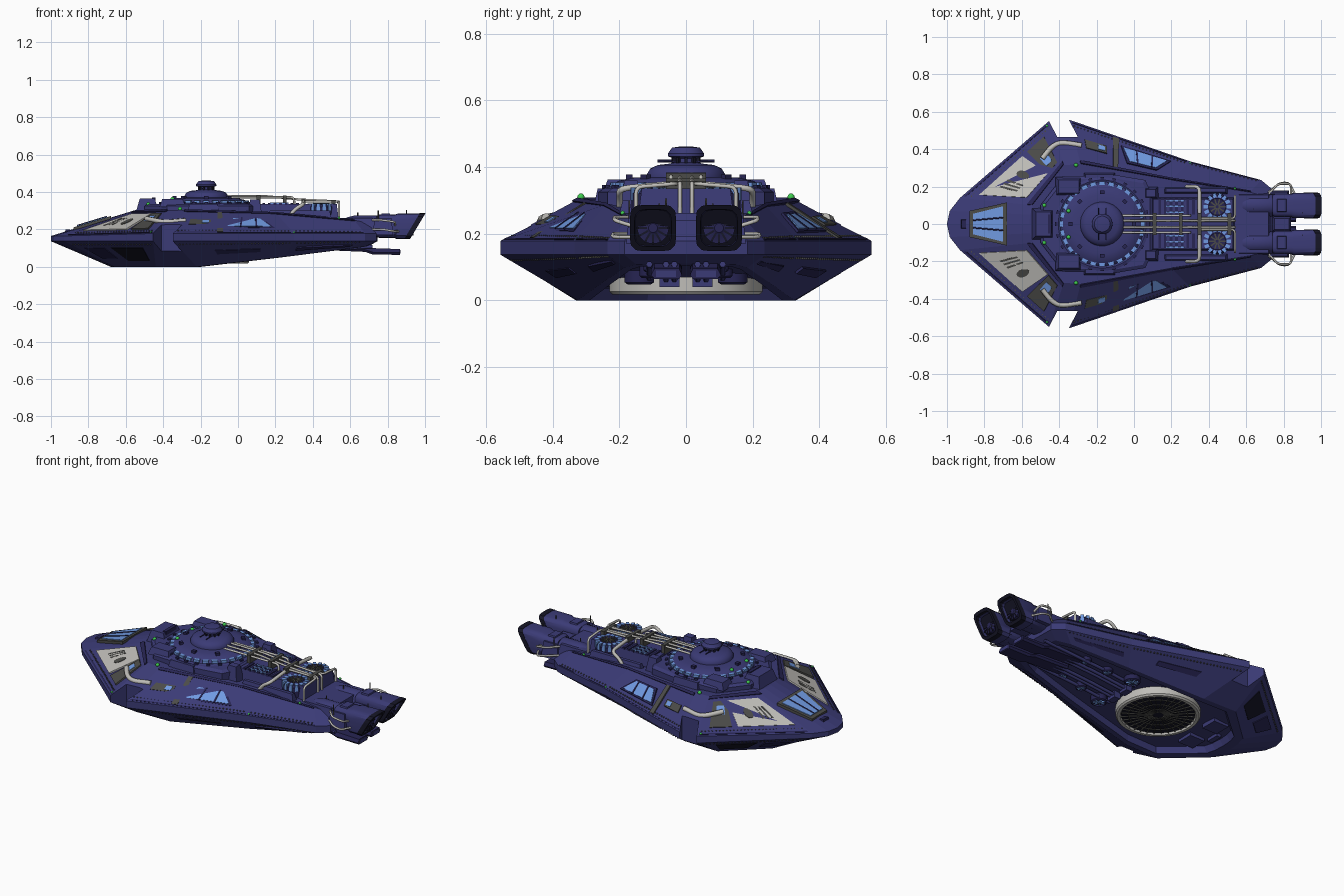
import bpy, bmesh
from math import sin, cos, pi
from mathutils import Vector as V

if "Cube" in bpy.data.objects:
    bpy.data.objects.remove(bpy.data.objects["Cube"])

def mat(name, c):
    m = bpy.data.materials.new(name)
    m.diffuse_color = (*c, 1)
    m.use_nodes = True
    m.node_tree.nodes["Principled BSDF"].inputs["Base Color"].default_value = m.diffuse_color
    return m
NAVY = mat("navy", (.043, .043, .18)); DEEP = mat("deep_navy", (.02, .018, .085))
DARK = mat("dark_grey", (.07, .07, .065)); WHITE = mat("pale_grey", (.52, .51, .48))
BLUE = mat("glass_blue", (.16, .32, .75)); GREEN = mat("green", (.05, .6, .08)); BLACK = mat("black", (.008, .008, .02))

def finish(name, bm, m, mirror=False, smooth=False):
    bmesh.ops.recalc_face_normals(bm, faces=bm.faces)
    me = bpy.data.meshes.new(name); bm.to_mesh(me); bm.free()
    ob = bpy.data.objects.new(name, me)
    bpy.context.collection.objects.link(ob)
    me.materials.append(m)
    if mirror:
        d = ob.modifiers.new("mirror", 'MIRROR'); d.use_axis = (False, True, False)
    bpy.ops.object.select_all(action='DESELECT')
    ob.select_set(True); bpy.context.view_layer.objects.active = ob
    if smooth:
        bpy.ops.object.shade_smooth_by_angle(angle=.6)
    return ob

def add_loft(bm, rings):
    vs = [[bm.verts.new(p) for p in r] for r in rings]
    for a, b in zip(vs, vs[1:]):
        for i in range(len(a)):
            j = (i + 1) % len(a)
            bm.faces.new((a[i], a[j], b[j], b[i]))
    bm.faces.new(vs[0][::-1]); bm.faces.new(vs[-1])

def loft(name, rings, m, **k):
    bm = bmesh.new(); add_loft(bm, rings)
    return finish(name, bm, m, **k)

def box_rings(x0, x1, y0, y1, z0, z1, t=0):
    return [[(x0 + e, y0 + e, z), (x1 - e, y0 + e, z), (x1 - e, y1 - e, z), (x0 + e, y1 - e, z)] for z, e in ((z0, 0), (z1, t))]

def boxes(name, items, m, **k):
    bm = bmesh.new()
    for it in items: add_loft(bm, box_rings(*it))
    return finish(name, bm, m, **k)

# profile of (radius, distance) spun about an axis
def lathe(name, prof, c, m, axis='z', n=32, **k):
    rings = []
    for r, h in prof:
        ring = []
        for i in range(n):
            a, b = r * cos(2 * pi * (i + .5) / n), r * sin(2 * pi * (i + .5) / n)
            ring.append((c[0] + a, c[1] + b, c[2] + h) if axis == 'z' else (c[0] + h, c[1] + a, c[2] + b))
        rings.append(ring)
    return loft(name, rings, m, smooth=True, **k)

# ring of small blocks about a vertical axis
def radial(name, c, r0, r1, z0, z1, w, n, m, mirror=False):
    bm = bmesh.new()
    for i in range(n):
        d = V((cos(2 * pi * i / n), sin(2 * pi * i / n), 0)); s = V((-d.y, d.x, 0)) * w
        ring = lambda z: [V(c) + d * r + s * q + V((0, 0, z)) for r, q in ((r0, -1), (r1, -1), (r1, 1), (r0, 1))]
        add_loft(bm, [ring(z0), ring(z1)])
    return finish(name, bm, m, mirror)

# round pipes with softened corners
def pipes(name, paths, r, m, mirror=True, f=.02):
    cu = bpy.data.curves.new(name, 'CURVE'); cu.dimensions = '3D'
    cu.bevel_depth = r; cu.bevel_resolution = 1; cu.use_fill_caps = True
    for path in paths:
        for s in ((1, -1) if mirror else (1,)):
            p = [V((x, y * s, z)) for x, y, z in path]; out = [p[0]]
            for a, b, c in zip(p, p[1:], p[2:]):
                q = b + (a - b).normalized() * min(f, (a - b).length * .45)
                w = b + (c - b).normalized() * min(f, (c - b).length * .45)
                out += [q * (1 - t) ** 2 + b * 2 * t * (1 - t) + w * t * t for t in (0, .33, .67, 1)]
            out.append(p[-1])
            sp = cu.splines.new('POLY'); sp.points.add(len(out) - 1)
            for k, v in zip(sp.points, out): k.co = (*v, 1)
    ob = bpy.data.objects.new(name, cu); cu.materials.append(m)
    bpy.context.collection.objects.link(ob)

# hull outlines, half side from nose to tail
RIM = [(-1, 0), (-.985, .07), (-.93, .14), (-.455, .55), (-.345, .557), (.3, .335), (.68, .235), (.74, .185), (.745, 0)]
UP = [(-.56, 0, .3), (-.555, .05, .3), (-.54, .1, .3), (-.375, .315, .305), (-.285, .32, .305), (.2, .235, .29), (.62, .17, .25), (.69, .15, .235), (.7, 0, .235)]
BOT = [(-.68, 0), (-.675, .07), (-.66, .13), (-.44, .33), (-.22, .325), (.25, .25), (.6, .185), (.68, .15), (.7, 0)]
zb = lambda x: max(0, (x + .17) * .127)
sc = lambda x, y, k: (x * k + .005, y * (k - .04))
L = [[(*sc(x, y, .9), zb(x * .9) + .035) for x, y in BOT],
     [(*sc(x, y, .93), zb(x * .93)) for x, y in BOT],
     [(x, y, zb(x)) for x, y in BOT],
     [(x, y, .137) for x, y in RIM],
     [(x, y, .165 if x < -.9 else .178) for x, y in RIM], UP]
full = lambda h: h + [(x, -y, z) for x, y, z in h[-2:0:-1]]
hull = loft("hull", [full(h) for h in L], NAVY)

# side notches cut from the rim
bm = bmesh.new()
for s in (1, -1):
    plan = [(-.502, .64), (-.41, .465), (-.30, .465), (-.392, .64)]
    add_loft(bm, [[(x, y * s, z) for x, y in plan] for z in (.04, .4)])
cutter = finish("notch_cutter", bm, DEEP); cutter.hide_render = True
mod = hull.modifiers.new("notch", 'BOOLEAN'); mod.object = cutter; mod.operation = 'DIFFERENCE'; mod.solver = 'EXACT'
bpy.context.view_layer.objects.active = hull
bpy.ops.object.modifier_apply(modifier="notch")
bpy.data.objects.remove(cutter)

def at(lv, seg, u, v):
    a, b, c, d = (V(p) for p in (L[lv][seg], L[lv][seg + 1], L[lv + 1][seg], L[lv + 1][seg + 1]))
    return a.lerp(b, u).lerp(c.lerp(d, u), v)

# thin plate laid on a hull face, corners in face coordinates
def panel(name, lv, seg, uv, m, t=.005):
    p = [at(lv, seg, u, v) for u, v in uv]
    n = (p[1] - p[0]).cross(p[2] - p[0]).normalized()
    if n.z * (lv - 3.5) < 0: n = -n
    return loft(name, [[q - n * .004 for q in p], [q + n * t for q in p]], m, mirror=True)
R = lambda a, b, c, d: [(a, c), (b, c), (b, d), (a, d)]

# upper cheek plates and windows
panel("cheek_plate", 4, 2, [(.06, .2), (.62, .2), (.66, .84), (.14, .84)], WHITE)
panel("cheek_hatch", 4, 2, R(.68, .9, .2, .84), DARK)
panel("cheek_hatch_glass", 4, 2, R(.73, .84, .5, .72), BLUE, .008)
panel("cheek_port", 4, 2, [(.45 + .05 * cos(i * pi / 6), .5 + .12 * sin(i * pi / 6)) for i in range(12)], DARK, .009)
for i in range(3): panel("cheek_slot", 4, 2, R(.2 + .05 * i, .225 + .05 * i, .36, .64), DARK, .008)
panel("side_grey_band", 4, 4, R(.36, .41, .06, .92), DARK)
panel("side_window_frame", 4, 4, [(.43, .24), (.87, .24), (.8, .72), (.5, .72)], DEEP, .004)
panel("side_window", 4, 4, [(.45, .29), (.84, .29), (.78, .66), (.52, .66)], BLUE, .007)
for u in (.56, .7): panel("window_bar", 4, 4, [(u, .27), (u + .015, .27), (u + .05, .68), (u + .035, .68)], DEEP, .01)
panel("side_hatch", 4, 4, R(.1, .3, .38, .58), DARK)
panel("side_hatch_glass", 4, 4, R(.22, .28, .42, .54), BLUE, .008)
for s in (2, 4, 5):
    panel("deck_edge_trim", 4, s, R(0, 1, .92, .99), DEEP, .006)
    panel("rim_trim", 4, s, R(.02, .98, .03, .06), DEEP, .003)
pipes("shoulder_band", [[(-.49, .35, .258), (-.44, .415, .248), (-.39, .437, .238), (-.28, .42, .248)]], .014, WHITE, f=.04)
# nose window
zs = lambda x: .168 + (x + 1) * .305
for nm, y0, y1, x0, x1, m, h in (("nose_window_frame", .07, .115, -.88, -.68, DARK, .006), ("nose_window", .055, .095, -.86, -.70, BLUE, .01)):
    loft(nm, [[(x0, -y0, zs(x0) + e), (x1, -y1, zs(x1) + e), (x1, y1, zs(x1) + e), (x0, y0, zs(x0) + e)] for e in (-.01, h)], m)
pipes("nose_window_bars", [[(-.86, .02, zs(-.86) + .01), (-.7, .034, zs(-.7) + .01)]], .004, DEEP)
boxes("nose_light", [(-.93, -.89, -.03, .03, .16, .2, .008)], DEEP)
# lower hull openings and strips
panel("lower_bay", 2, 2, [(.5, .25), (.9, .25), (.86, .75), (.45, .75)], BLACK, .003)
panel("lower_bay_small", 2, 2, R(.1, .36, .35, .75), DEEP, .004)
panel("lower_side_strip", 2, 4, R(.3, .72, .45, .62), DEEP)
panel("lower_tail_strip", 2, 5, R(.1, .9, .4, .6), DEEP)
# rivet rows along rim
bm = bmesh.new()
for s, n in ((2, 30), (4, 34), (5, 18)):
    for lv, v in ((4, .12), (2, .88)):
        for i in range(1, n):
            p = at(lv, s, i / n, v)
            add_loft(bm, box_rings(p.x - .003, p.x + .003, p.y - .003, p.y + .003, p.z - .003, p.z + .003))
finish("rim_rivets", bm, DARK, True)

# raised deck around the dome
plan = [(-.5, -.1), (-.38, -.255), (-.1, -.262), (.06, -.235), (.1, -.15), (.1, .15), (.06, .235), (-.1, .262), (-.38, .255), (-.5, .1)]
loft("dome_deck", [[(x, y, .28) for x, y in plan], [(x, y, .325) for x, y in plan], [(x * .95 - .01, y * .93, .337) for x, y in plan]], NAVY)
boxes("deck_blocks", [(-.42, -.28, .15, .25, .32, .362, .015), (.05, .13, .13, .2, .27, .36, .015), (-.27, -.1, .235, .275, .29, .335, .01), (.16, .5, .16, .2, .26, .3, .01)], NAVY, mirror=True)
boxes("front_block", [(-.55, -.42, -.09, .09, .28, .365, .025)], NAVY)
boxes("front_block_vents", [(-.52, -.5, -.05, .05, .3, .345), (-.46, -.44, -.05, .05, .33, .37)], DEEP)
# dome and turret
C = (-.17, 0, 0)
lathe("dome", [(.25, .31), (.25, .337), (.235, .342), (.225, .338), (.205, .358), (.16, .368), (.12, .37)], C, NAVY, n=48)
radial("dome_windows", C, .198, .228, .335, .354, .016, 28, BLUE)
radial("dome_teeth", C, .238, .252, .33, .346, .01, 24, DEEP)
radial("dome_studs", C, .16, .18, .36, .378, .012, 8, DEEP)
lathe("turret", [(.118, .36), (.118, .378), (.108, .395), (.085, .406), (.05, .41), (.036, .414), (.036, .426), (.055, .432), (.055, .44), (.042, .458), (.02, .461)], C, NAVY, n=28)
radial("turret_slits", C, .032, .044, .408, .432, .005, 10, BLACK)
pipes("turret_guns", [[(-.19, .03, .42), (-.19, .085, .42)], [(-.15, .03, .416), (-.15, .085, .416)]], .003, DEEP)

# machinery spine behind dome
boxes("spine", [(.09, .54, -.145, .145, .24, .335, .012)], NAVY)
boxes("tail_deck", [(.52, .735, -.17, .17, .18, .262, .015)], NAVY)
boxes("spine_slats", [(.13 + .03 * i, .145 + .03 * i, .05, .135, .33, .342) for i in range(7)], DEEP, mirror=True)
boxes("spine_glass", [(.17, .27, y, y + .008, .335, .345) for y in (.06, .09, .12)], BLUE, mirror=True)
F = (.445, .092, 0)
lathe("fan_drum", [(.072, .25), (.072, .32), (.062, .333), (.045, .338), (.042, .336)], F, DEEP, n=24, mirror=True)
radial("fan_windows", F, .05, .074, .3, .338, .009, 14, BLUE, True)
radial("fan_blades", F, .008, .043, .33, .341, .004, 10, DARK, True)
pipes("spine_pipes", [[(-.06, .045, .35), (-.06, .045, .372), (.3, .045, .372), (.3, .045, .33)],
                      [(-.08, .018, .378), (.15, .018, .378), (.33, .018, .36), (.54, .018, .35), (.54, .018, .26)],
                      [(.35, .03, .35), (.54, .03, .35), (.54, .15, .34), (.54, .15, .25)]], .0065, WHITE)
pipes("side_pipes", [[(.35, .04, .35), (.35, .2, .335), (.3, .2, .305), (.27, .2, .26)]], .01, WHITE, f=.03)
boxes("pipe_clamps", [(x, x + .02, -.06, .06, .33, z) for x, z in ((.1, .384), (.24, .382), (.34, .366), (.5, .358))], DARK)

# main engines with slanted rounded square nozzles
def squircle(x, r, s=0):
    pts = []
    for i in range(24):
        c, d = cos(pi * (i + .5) / 12), sin(pi * (i + .5) / 12)
        k = r / (abs(c) ** 5 + abs(d) ** 5) ** .2
        pts.append((x + s * d * k, .099 + c * k, .217 + d * k))
    return pts
lathe("engine_body", [(.05, .58), (.06, .62), (.06, .74), (.054, .75), (.054, .8), (.062, .81), (.062, .86)], (0, .1, .215), NAVY, 'x', 16, mirror=True)
loft("nozzle", [squircle(.74, .056), squircle(.755, .062), squircle(.84, .062), squircle(.85, .068, .1), squircle(.96, .068, .6), squircle(.96, .056, .6), squircle(.92, .052, .5)], NAVY, mirror=True, smooth=True)
loft("nozzle_rim", [squircle(.93, .0695, .6), squircle(.961, .0695, .6), squircle(.961, .055, .6), squircle(.925, .054, .6)], BLACK, mirror=True)
lathe("nozzle_core", [(.048, .915), (.048, .932), (.02, .935), (.014, .94)], (0, .099, .217), DEEP, 'x', 16, mirror=True)
bm = bmesh.new()
for i in range(6):
    d = V((0, cos(i * pi / 6), sin(i * pi / 6))); w = V((0, -d.z, d.y)) * .003; o = V((.925, .099, .217))
    add_loft(bm, [[o + e + d * .05 + w, o + e + d * .05 - w, o + e - d * .05 - w, o + e - d * .05 + w] for e in (V((0, 0, 0)), V((.012, 0, 0)))])
finish("nozzle_spokes", bm, BLACK, True)
boxes("engine_mounts", [(.72, .83, .15, .18, .17, .26, .01), (.74, .84, -.02, .04, .19, .24, .01), (.76, .82, .06, .14, .26, .286, .008)], NAVY, mirror=True)
pipes("engine_pipes", [[(.72, .16, .25), (.77, .215, .25), (.84, .215, .24), (.84, .15, .22)],
                       [(.72, .17, .2), (.78, .22, .2), (.83, .22, .19), (.86, .16, .19)]], .006, WHITE)
pipes("engine_antennas", [[(.75, .17, .24), (.75, .17, .3)], [(.9, .06, .26), (.9, .06, .305)], [(.64, .08, .25), (.64, .08, .29)]], .003, DARK)

# lower thrusters
loft("lower_thruster", [[(x, y, z) for y, z in ((.02, z0), (.095, z0), (.105, z0 + .012), (.095, z1), (.02, z1), (.012, z0 + .012))]
     for x, z0, z1 in ((.45, .09, .13), (.68, .08, .115), (.72, .066, .1), (.865, .064, .095))], DEEP, mirror=True)
boxes("thruster_vent", [(.86, .868, .03, .09, .07, .09)], NAVY, mirror=True)

# belly ring, grille and pipework
lathe("belly_ring", [(.23, .07), (.23, .026), (.222, .017), (.205, .017), (.2, .03), (.2, .06)], C, WHITE, n=48)
lathe("belly_grille", [(.2, .06), (.2, .027), (.05, .024)], C, BLACK, n=32)
radial("grille_spokes", C, .03, .2, .02, .028, .002, 32, DARK)
for r in (.06, .11, .16): pipes("grille_hoop", [[(C[0] + r * cos(i * pi / 16), r * sin(i * pi / 16), .025) for i in range(33)]], .004, DARK, False, .005)
pipes("belly_pipes", [[(.08, y, .06), (.3, y, zb(.3) + .022), (.72, y, zb(.72) - .005)] for y in (.035, .06, .11)], .01, NAVY)
for x, y, r in ((.13, .14, .045), (.28, .11, .03), (.42, .1, .028)):
    z = zb(x) + .008
    lathe("belly_fan", [(r, z + .06), (r, z + .008), (r * .8, z + .002), (r * .7, z + .012)], (x, y, 0), DEEP, n=16, mirror=True)
    radial("belly_fan_blades", (x, y, 0), .004, r * .75, z + .005, z + .015, .003, 8, BLUE, True)
boxes("belly_boxes", [(-.54, -.44, .05, .15, .02, .05), (.08, .12, .02, .08, .04, .08), (-.58, -.55, -.04, .04, .018, .05)], NAVY, mirror=True)

# signal lights
bm = bmesh.new()
for p in ((-.31, .315, .31), (-.35, .07, .363), (.54, .19, .262), (-.465, .525, .185), (-.48, .1, .335), (.3, .325, .182)):
    g = bmesh.ops.create_icosphere(bm, subdivisions=2, radius=.011 if p[2] > .3 else .007)
    bmesh.ops.translate(bm, verts=g['verts'], vec=p)
finish("signal_lights", bm, GREEN, True, True)
